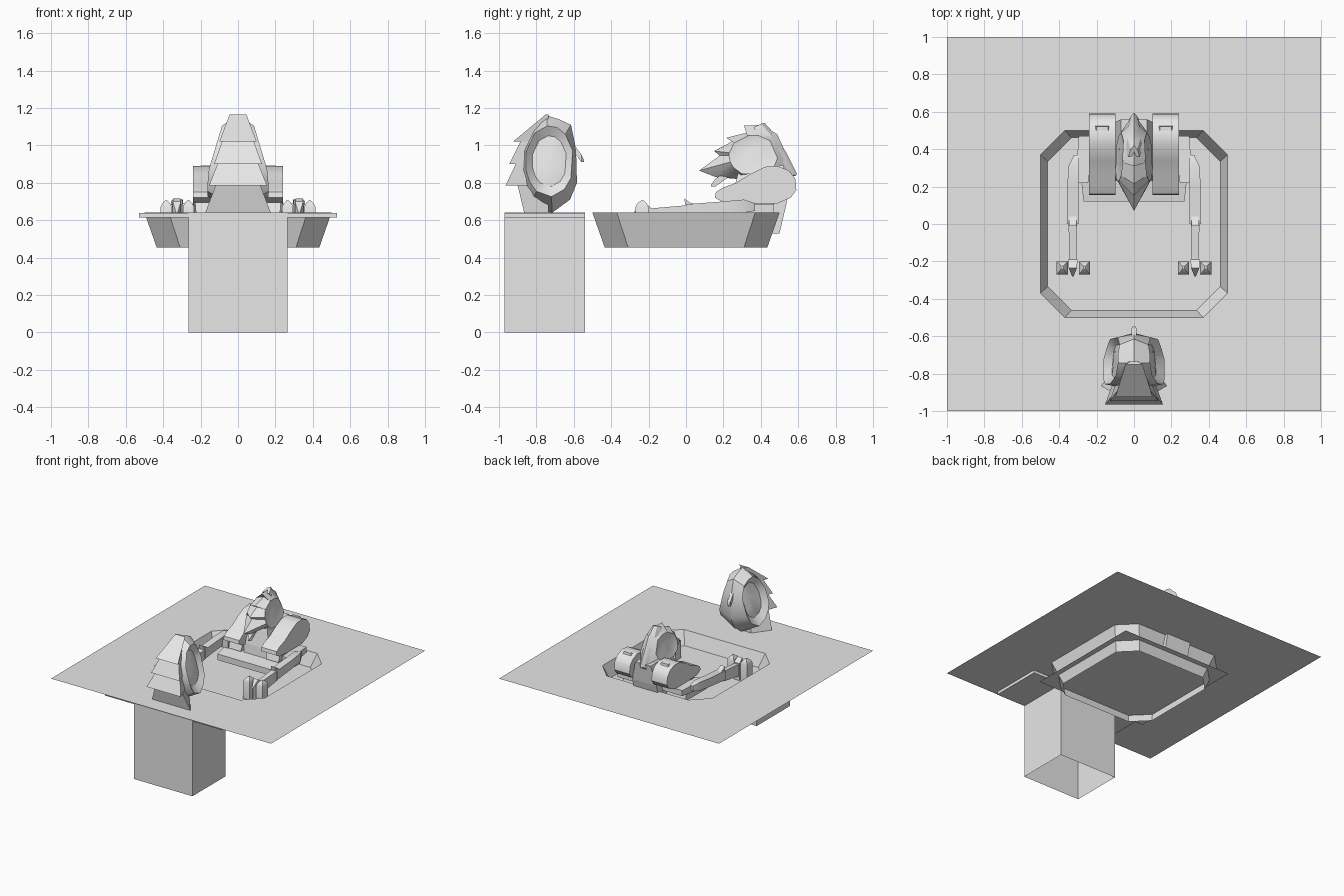
import bpy, bmesh, math

if "Cube" in bpy.data.objects:
    bpy.data.objects.remove(bpy.data.objects["Cube"])

stone = bpy.data.materials.new("light_grey")
stone.diffuse_color = (0.8, 0.8, 0.8, 1)
stone.use_nodes = True
stone.node_tree.nodes["Principled BSDF"].inputs["Base Color"].default_value = stone.diffuse_color


def finish(name, bm, smooth=None, fix=True):
    if fix:
        bmesh.ops.recalc_face_normals(bm, faces=bm.faces[:])
    me = bpy.data.meshes.new(name)
    bm.to_mesh(me)
    bm.free()
    ob = bpy.data.objects.new(name, me)
    bpy.context.collection.objects.link(ob)
    me.materials.append(stone)
    if smooth:
        bpy.ops.object.select_all(action='DESELECT')
        bpy.context.view_layer.objects.active = ob
        ob.select_set(True)
        bpy.ops.object.shade_smooth_by_angle(angle=math.radians(smooth))
    return ob


def loft(name, rings, caps=(True, True), smooth=None):
    """Skin a list of rings that share one point count."""
    bm = bmesh.new()
    vs = [[bm.verts.new(p) for p in r] for r in rings]
    n = len(rings[0])
    for a, b in zip(vs, vs[1:]):
        for i in range(n):
            j = (i + 1) % n
            bm.faces.new((a[i], a[j], b[j], b[i]))
    if caps[0]:
        bm.faces.new(vs[0])
    if caps[1]:
        bm.faces.new(vs[-1])
    return finish(name, bm, smooth)


def rect(w, y0, y1, z, cx=0):
    return [(cx - w, y0, z), (cx + w, y0, z), (cx + w, y1, z), (cx - w, y1, z)]


def upright(cx, w, y, z0, z1):
    return [(cx - w, y, z0), (cx + w, y, z0), (cx + w, y, z1), (cx - w, y, z1)]


def side_rings(profile, xs):
    return [[(x, y, z) for y, z in profile] for x in xs]


def octagon(r, c, z):
    return [(r, -c, z), (r, c, z), (c, r, z), (-c, r, z),
            (-r, c, z), (-r, -c, z), (-c, -r, z), (c, -r, z)]


# Ground sheet with an octagonal opening
TOP, FLOOR = 0.64, 0.53
bm = bmesh.new()
o = [bm.verts.new(p) for p in octagon(0.5, 0.37, TOP)]
q = [bm.verts.new((x, y, TOP)) for x, y in ((1, -1), (1, 1), (-1, 1), (-1, -1))]
for k in range(4):
    a, b = q[k], q[(k + 1) % 4]
    bm.faces.new((a, b, o[2 * k + 1], o[2 * k]))
    bm.faces.new((b, o[(2 * k + 2) % 8], o[2 * k + 1]))
for f in bm.faces:
    f.normal_update()
    if f.normal.z < 0:
        f.normal_flip()
finish("ground_sheet", bm, fix=False)

# Pit wall and floor sheet
loft("pit_wall", [octagon(0.5, 0.37, TOP), octagon(0.435, 0.31, 0.455)], (False, False))
bm = bmesh.new()
bm.faces.new([bm.verts.new(p) for p in rect(0.505, -0.505, 0.505, FLOOR)])
finish("pit_floor", bm, fix=False)

# Open-bottomed pedestal with its slab
loft("pedestal", [rect(0.265, -0.97, -0.54, 0), rect(0.265, -0.97, -0.54, TOP)], (False, True))
loft("pedestal_slab", [rect(0.53, -0.97, -0.54, 0.615), rect(0.53, -0.97, -0.54, 0.639)])

# Bust: overlapping tiers down the back of the hood
tiers = [(0.64, 0.175, -0.865, 0.785, 0.12, -0.90),
         (0.785, 0.155, -0.965, 0.90, 0.11, -0.91),
         (0.90, 0.128, -0.945, 1.02, 0.085, -0.885),
         (1.02, 0.10, -0.925, 1.165, 0.045, -0.75)]
for i, (z0, w0, b0, z1, w1, b1) in enumerate(tiers):
    rings = []
    for z, w, b in ((z0, w0, b0), (z1, w1, b1)):
        f = -0.735
        rings.append([(-w, b, z), (w, b, z), (w * 0.45, f, z), (-w * 0.45, f, z)])
    loft("hood_tier_%d" % (i + 1), rings)


def half_shell(name, outline, c, a, b, width, depth, s):
    """Side of a head: centre outline, raised oval rim, sunken inner oval."""
    rim, mid, inner = [], [], []
    for y, z in outline:
        t = math.atan2((z - c[1]) / b, (y - c[0]) / a)
        for ring, k, d in ((rim, 1, 0), (mid, 0.72, depth), (inner, 0.35, depth * 1.1)):
            yy, zz = c[0] + a * k * math.cos(t), c[1] + b * k * math.sin(t)
            ring.append((s * (width(yy, zz) - d), yy, zz))
    loft(name, [[(0, y, z) for y, z in outline], rim, mid, inner], (False, True), 35)


bust = [(-0.84, 0.66), (-0.715, 0.64), (-0.62, 0.71), (-0.583, 0.80), (-0.588, 0.98),
        (-0.615, 1.11), (-0.68, 1.14), (-0.745, 1.16), (-0.82, 1.09), (-0.88, 0.98),
        (-0.89, 0.86), (-0.88, 0.76)]
mane = [(0.16, 0.83), (0.07, 0.865), (0.18, 0.945), (0.15, 0.97), (0.245, 1.02),
        (0.215, 1.04), (0.335, 1.07), (0.31, 1.105), (0.405, 1.11), (0.487, 1.06),
        (0.55, 0.925), (0.588, 0.835), (0.417, 0.84), (0.28, 0.82)]
for s, side in ((1, "right"), (-1, "left")):
    half_shell("bust_" + side, bust, (-0.73, 0.915), 0.13, 0.19,
               lambda y, z: 0.162 - max(0, z - 0.85) * 0.3 - max(0, y + 0.70) * 0.4, 0.045, s)
    half_shell("mane_" + side, mane, (0.36, 0.945), 0.13, 0.11,
               lambda y, z: 0.098 - max(0, z - 0.88) * 0.22 - max(0, y - 0.4) * 0.2, 0.01, s)

# Small chin spikes on both heads
for name, y0, z0, y1, z1 in (("bust_horn", -0.60, 0.985, -0.545, 0.915),
                             ("mane_spike", 0.22, 0.845, 0.135, 0.785)):
    loft(name, [upright(0, 0.012, y0, z0 - 0.02, z0 + 0.02),
                upright(0, 0.014, (y0 + 3 * y1) / 4, z1 - 0.005, z1 + 0.035),
                upright(0, 0.004, y1, z1 - 0.004, z1 + 0.006)])

# Ridged plate over the back of the rear head
spine = [(0.40, 1.105, 0.03, 0.04), (0.45, 1.05, 0.055, 0.05),
         (0.52, 0.94, 0.05, 0.05), (0.575, 0.83, 0.03, 0.02)]
loft("neck_plate", [[(-w, y - d, z - 0.01), (w, y - d, z - 0.01), (w * 0.6, y, z + 0.01),
                     (0, y + 0.02, z + 0.015), (-w * 0.6, y, z + 0.01)]
                    for y, z, w, d in spine], smooth=30)

# Seat block and low plate the body rests on
loft("body_core", [rect(0.11, 0.22, 0.50, FLOOR), rect(0.11, 0.24, 0.54, 0.70),
                   rect(0.07, 0.28, 0.56, 0.86)])
loft("base_plate", [rect(0.27, 0.12, 0.42, 0.56),
                    [(-0.27, 0.12, 0.61), (0.27, 0.12, 0.61), (0.30, 0.40, 0.65), (-0.30, 0.40, 0.65)]])

# Haunches, arms and paws, mirrored
thigh = [(0.155, 0.72), (0.16, 0.75), (0.20, 0.775), (0.27, 0.80), (0.34, 0.845), (0.42, 0.885),
         (0.49, 0.89), (0.55, 0.865), (0.585, 0.82), (0.59, 0.76), (0.56, 0.72), (0.49, 0.69),
         (0.30, 0.69), (0.20, 0.695)]
for s, side in ((1, "right"), (-1, "left")):
    loft("haunch_" + side, side_rings(thigh, (s * 0.10, s * 0.24)), smooth=40)
    loft("haunch_pad_" + side, [rect(0.055, 0.20, 0.47, 0.64, s * 0.17),
                                rect(0.06, 0.22, 0.47, 0.70, s * 0.17)])
    # raised tab on top of the haunch
    loft("haunch_tab_" + side, [rect(0.04, 0.495, 0.525, 0.87, s * 0.17),
                                rect(0.03, 0.50, 0.52, 0.893, s * 0.17)])
    x = s * 0.327
    loft("upper_arm_" + side, [upright(x, 0.03, 0.0, 0.61, 0.685),
                               upright(x, 0.03, 0.20, 0.63, 0.70),
                               upright(x - s * 0.005, 0.028, 0.31, 0.64, 0.71),
                               upright(x - s * 0.018, 0.012, 0.37, 0.65, 0.69)], smooth=25)
    loft("shoulder_" + side, [upright(s * 0.28, 0.035, 0.22, 0.62, 0.69),
                              upright(s * 0.26, 0.035, 0.47, 0.64, 0.685)])
    loft("elbow_fin_" + side, side_rings([(-0.01, 0.715), (0.0, 0.67), (0.06, 0.68), (0.02, 0.695)],
                                         (x - 0.02, x + 0.02)))
    loft("forearm_" + side, [upright(x, 0.018, -0.22, 0.56, 0.66),
                             upright(x, 0.023, 0.01, 0.60, 0.68)])
    # middle claw with a pointed tip
    loft("middle_toe_" + side, [upright(x, 0.025, -0.19, 0.53, 0.67),
                                upright(x, 0.022, -0.235, 0.53, 0.70),
                                upright(x, 0.004, -0.28, 0.53, 0.64)])
    # outer toes with peaked tops
    for k, dx in (("inner", -0.062), ("outer", 0.057)):
        cx = x + s * dx
        loft("%s_toe_%s" % (k, side), [rect(0.03, -0.27, -0.2, FLOOR, cx),
                                       rect(0.03, -0.27, -0.2, 0.67, cx),
                                       rect(0.02, -0.26, -0.21, 0.69, cx),
                                       rect(0.006, -0.24, -0.225, 0.705, cx)], smooth=30)
